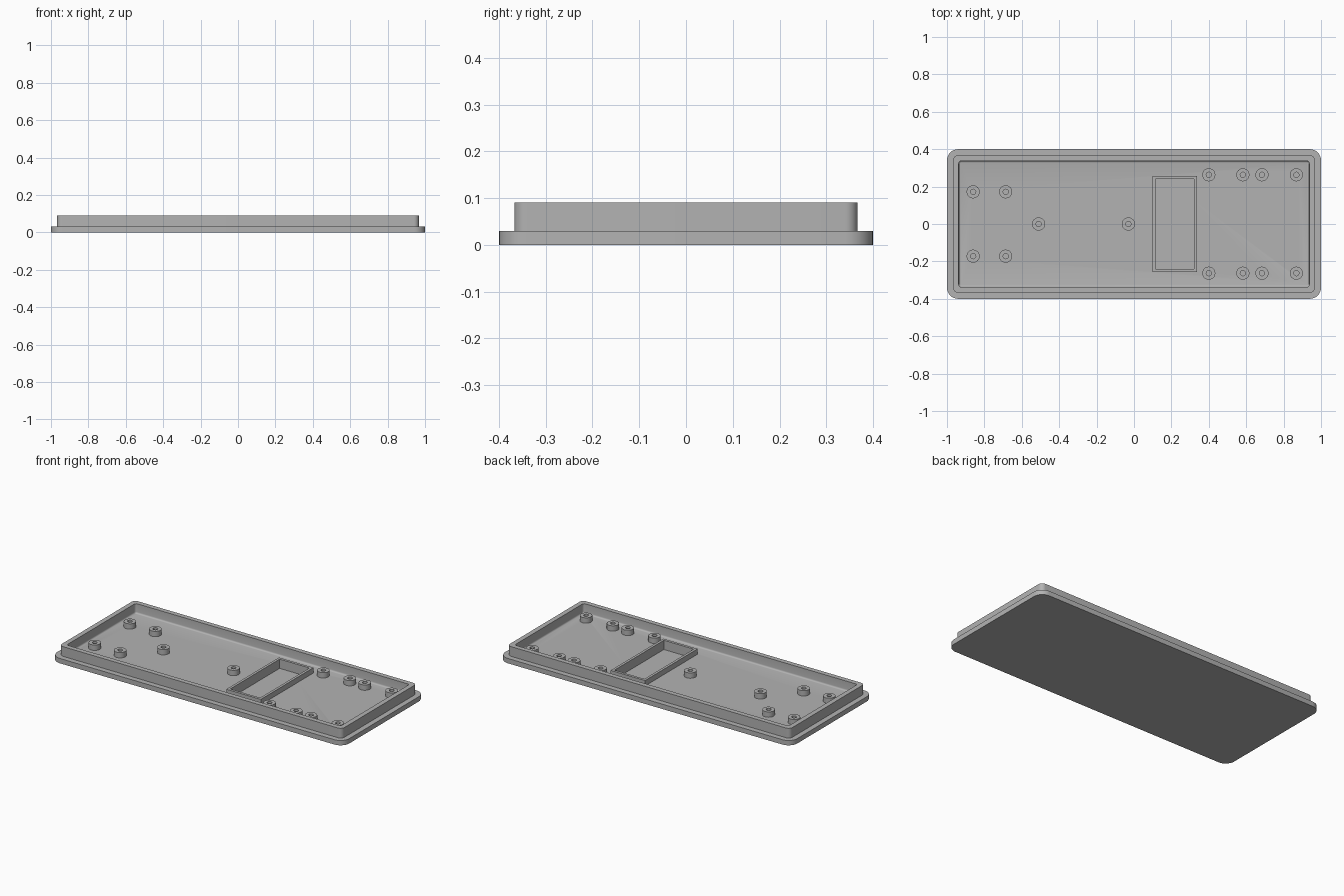
import bpy, bmesh, math
from mathutils import Matrix

if "Cube" in bpy.data.objects:
    bpy.data.objects.remove(bpy.data.objects["Cube"])

grey = bpy.data.materials.new("plastic_grey")
grey.use_nodes = True
grey.diffuse_color = (0.45, 0.45, 0.45, 1)
grey.node_tree.nodes["Principled BSDF"].inputs["Base Color"].default_value = grey.diffuse_color


def finish(name, bm):
    bmesh.ops.recalc_face_normals(bm, faces=bm.faces)
    mesh = bpy.data.meshes.new(name)
    bm.to_mesh(mesh)
    bm.free()
    mesh.materials.append(grey)
    obj = bpy.data.objects.new(name, mesh)
    bpy.context.collection.objects.link(obj)
    return obj


def smooth(obj):
    bpy.ops.object.select_all(action="DESELECT")
    obj.select_set(True)
    bpy.context.view_layer.objects.active = obj
    bpy.ops.object.shade_smooth_by_angle(angle=math.radians(35))


def rounded_rect(hx, hy, r, z, steps=8):
    """Corner-rounded outline, counter-clockwise."""
    pts = []
    for q, (sx, sy) in enumerate([(1, 1), (-1, 1), (-1, -1), (1, -1)]):
        for i in range(steps + 1):
            a = math.pi / 2 * (q + i / steps)
            pts.append((sx * (hx - r) + r * math.cos(a), sy * (hy - r) + r * math.sin(a), z))
    return pts


def loft(bm, outlines, cap_start=False, cap_end=False):
    rings = [[bm.verts.new(p) for p in o] for o in outlines]
    for a, b in zip(rings, rings[1:]):
        for i in range(len(a)):
            j = (i + 1) % len(a)
            bm.faces.new((a[i], a[j], b[j], b[i]))
    if cap_start:
        bm.faces.new(rings[0][::-1])
    if cap_end:
        bm.faces.new(rings[-1])


FLOOR, LIP, POST_TOP = 0.03, 0.09, 0.063
WIN_X, WIN_HX, WIN_HY, WALL = 0.218, 0.118, 0.257, 0.016

# Mounting post positions, mirrored front to back except the two on the centre line
posts = [(x, s * y) for s in (1, -1) for x, y in
         [(-0.86, 0.172), (-0.686, 0.172), (0.4, 0.263), (0.582, 0.263), (0.684, 0.263), (0.868, 0.263)]]
posts += [(-0.51, 0), (-0.03, 0)]

# Lid tray: flange, raised lip, inner wall with a fillet down to the floor
bm = bmesh.new()
outlines = [rounded_rect(1, 0.4, 0.06, 0), rounded_rect(1, 0.4, 0.06, FLOOR),
            rounded_rect(0.967, 0.367, 0.027, FLOOR), rounded_rect(0.967, 0.367, 0.027, LIP),
            rounded_rect(0.937, 0.337, 0.014, LIP)]
fillet = 0.01
for i in range(5):
    a = math.pi / 2 * i / 4
    inset = fillet * (1 - math.cos(a))
    outlines.append(rounded_rect(0.937 - inset, 0.337 - inset, 0.014 - inset,
                                 FLOOR + fillet * (1 - math.sin(a))))
loft(bm, outlines, True, True)
tray = finish("lid_tray", bm)

# Cutter for the window recess and the blind screw holes
bm = bmesh.new()
size = Matrix.Diagonal((2 * (WIN_HX - WALL), 2 * (WIN_HY - WALL), 0.1, 1))
bmesh.ops.create_cube(bm, size=1, matrix=Matrix.Translation((WIN_X, 0, 0.056)) @ size)
for x, y in posts:
    bmesh.ops.create_cone(bm, cap_ends=True, segments=24, radius1=0.014, radius2=0.014, depth=0.1,
                          matrix=Matrix.Translation((x, y, 0.062)))
cutter = finish("recess_cutter", bm)
cutter.hide_render = True
mod = tray.modifiers.new("recesses", "BOOLEAN")
mod.operation, mod.solver, mod.object = "DIFFERENCE", "EXACT", cutter
bpy.context.view_layer.objects.active = tray
bpy.ops.object.modifier_apply(modifier=mod.name)
bpy.data.objects.remove(cutter)
smooth(tray)

# Upright frame around the window recess
bm = bmesh.new()
loft(bm, [[(WIN_X + sx * (WIN_HX - d), sy * (WIN_HY - d), z)
           for sx, sy in [(1, 1), (-1, 1), (-1, -1), (1, -1)]]
          for d, z in [(0, FLOOR), (0, POST_TOP), (WALL, POST_TOP), (WALL, FLOOR)]])
finish("window_frame", bm)

# Hollow screw posts
for n, (x, y) in enumerate(posts, 1):
    bm = bmesh.new()
    loft(bm, [[(x + r * math.cos(math.tau * i / 24), y + r * math.sin(math.tau * i / 24), z)
               for i in range(24)]
              for r, z in [(0.035, FLOOR), (0.035, POST_TOP), (0.014, POST_TOP), (0.014, FLOOR)]])
    smooth(finish(f"screw_post_{n}", bm))
